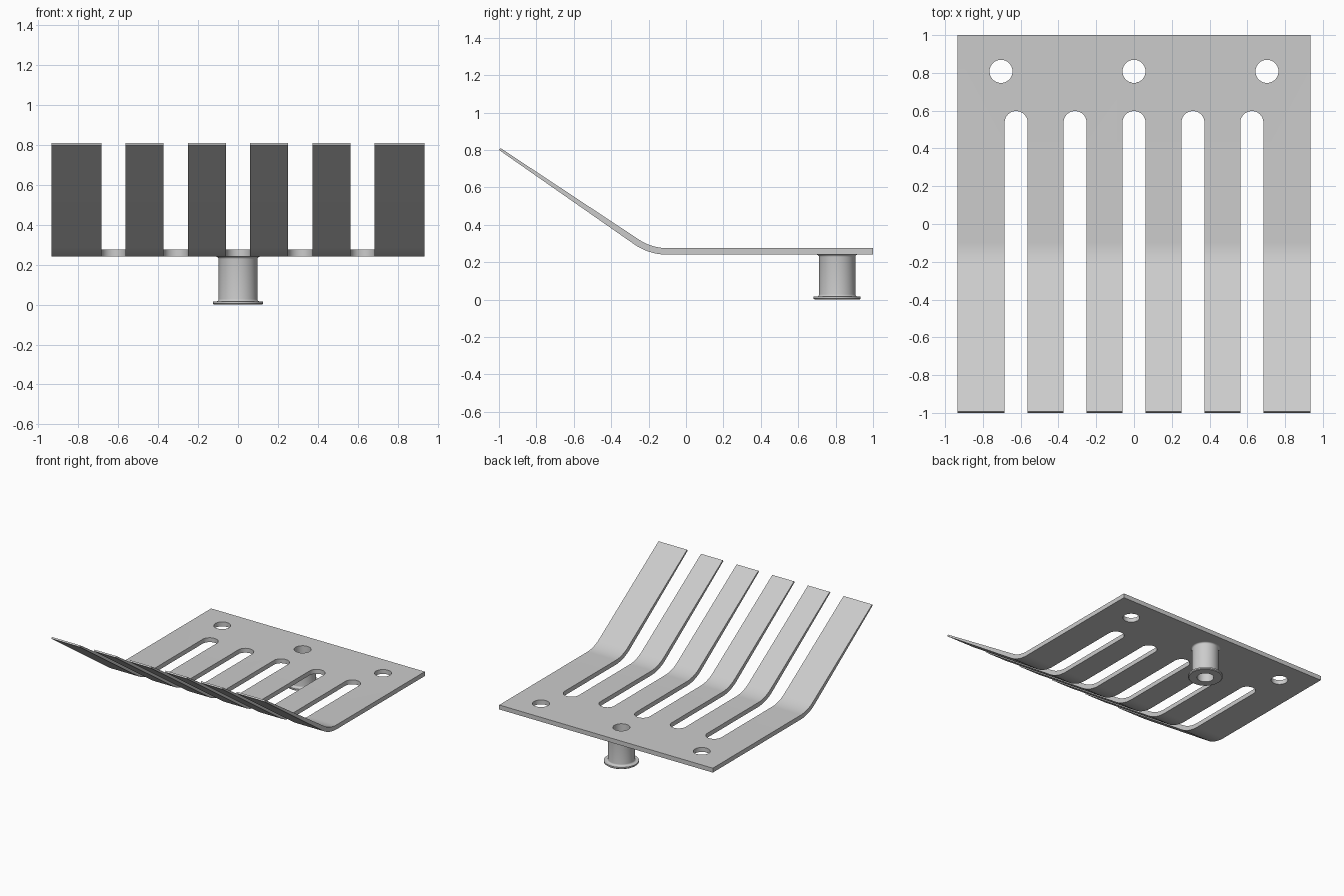
import bpy, bmesh
from math import sin, cos, pi, radians

cube = bpy.data.objects.get("Cube")
if cube:
    bpy.data.objects.remove(cube, do_unlink=True)

# Single grey metal
GREY = (0.6, 0.6, 0.6, 1)
metal = bpy.data.materials.new("grey_metal")
metal.use_nodes = True
metal.diffuse_color = GREY
metal.node_tree.nodes["Principled BSDF"].inputs["Base Color"].default_value = GREY

HALF_W, BOTTOM, TOP = 0.935, 0.24, 0.275
HOLE_Y, HOLE_R = 0.808, 0.061
BEND_Y, BEND_R = -0.10, 0.31


def arc(cx, cy, r, start, end, n):
    """Points along a circular arc, angles in degrees."""
    angles = [radians(start + (end - start) * i / n) for i in range(n + 1)]
    return [(cx + r * cos(a), cy + r * sin(a)) for a in angles]


def finish(bm, name):
    bmesh.ops.recalc_face_normals(bm, faces=bm.faces)
    mesh = bpy.data.meshes.new(name)
    bm.to_mesh(mesh)
    bm.free()
    obj = bpy.data.objects.new(name, mesh)
    bpy.context.collection.objects.link(obj)
    mesh.materials.append(metal)
    return obj


def prism(bm, points, offset):
    """Extrude a closed outline of 3D points along an offset."""
    face = bm.faces.new([bm.verts.new(p) for p in points])
    new = bmesh.ops.extrude_face_region(bm, geom=[face])["geom"]
    bmesh.ops.translate(bm, vec=offset,
                        verts=[v for v in new if isinstance(v, bmesh.types.BMVert)])


def smooth(obj):
    bpy.ops.object.select_all(action="DESELECT")
    obj.select_set(True)
    bpy.context.view_layer.objects.active = obj
    bpy.ops.object.shade_smooth_by_angle(angle=radians(30))


# Bent, tapering plate from its side profile
centre_z = BOTTOM + BEND_R
underside = arc(BEND_Y, centre_z, BEND_R, 270, 235.1, 12)
upper = arc(BEND_Y, centre_z, centre_z - TOP, 236.6, 270, 12)
profile = [(1, BOTTOM)] + underside + [(-1, 0.8), (-0.992, 0.81)] + upper + [(1, TOP)]
bm = bmesh.new()
prism(bm, [(-HALF_W, y, z) for y, z in profile], (2 * HALF_W, 0, 0))
plate = finish(bm, "slotted_plate")

# Cutter for the round-ended slots and the mounting holes
bm = bmesh.new()
for x in (-0.624, -0.312, 0, 0.312, 0.624):
    outline = arc(x, 0.537, HOLE_R, 0, 180, 20) + [(x - HOLE_R, -1.3), (x + HOLE_R, -1.3)]
    prism(bm, [(px, py, -0.2) for px, py in outline], (0, 0, 1.5))
for x in (-0.704, 0, 0.704):
    prism(bm, [(px, py, -0.2) for px, py in arc(x, HOLE_Y, HOLE_R, 0, 360, 40)[:-1]],
          (0, 0, 1.5))
cutter = finish(bm, "slot_cutter")
cutter.hide_render = True

cut = plate.modifiers.new("slots", "BOOLEAN")
cut.operation, cut.object, cut.solver = "DIFFERENCE", cutter, "EXACT"
bpy.context.view_layer.objects.active = plate
bpy.ops.object.modifier_apply(modifier=cut.name)
bpy.data.objects.remove(cutter, do_unlink=True)
smooth(plate)

# Hollow flanged post under the middle hole
r, fillet = 0.097, 0.012
rim = 0.016
outline = [(HOLE_R, 0), (0.12, 0), (0.126, 0.005), (0.126, rim)]
outline += arc(r + fillet, rim + fillet, fillet, 270, 180, 5)
outline += arc(r + fillet, BOTTOM - fillet, fillet, 180, 90, 5)
outline += [(HOLE_R, BOTTOM)]
bm = bmesh.new()
ring = [bm.verts.new((x, 0, z)) for x, z in outline]
edges = [bm.edges.new((a, b)) for a, b in zip(ring, ring[1:] + ring[:1])]
bmesh.ops.spin(bm, geom=ring + edges, cent=(0, 0, 0), axis=(0, 0, 1),
               angle=2 * pi, steps=48, use_merge=True)
bmesh.ops.remove_doubles(bm, verts=bm.verts, dist=1e-5)
post = finish(bm, "flanged_post")
post.location.y = HOLE_Y
smooth(post)
